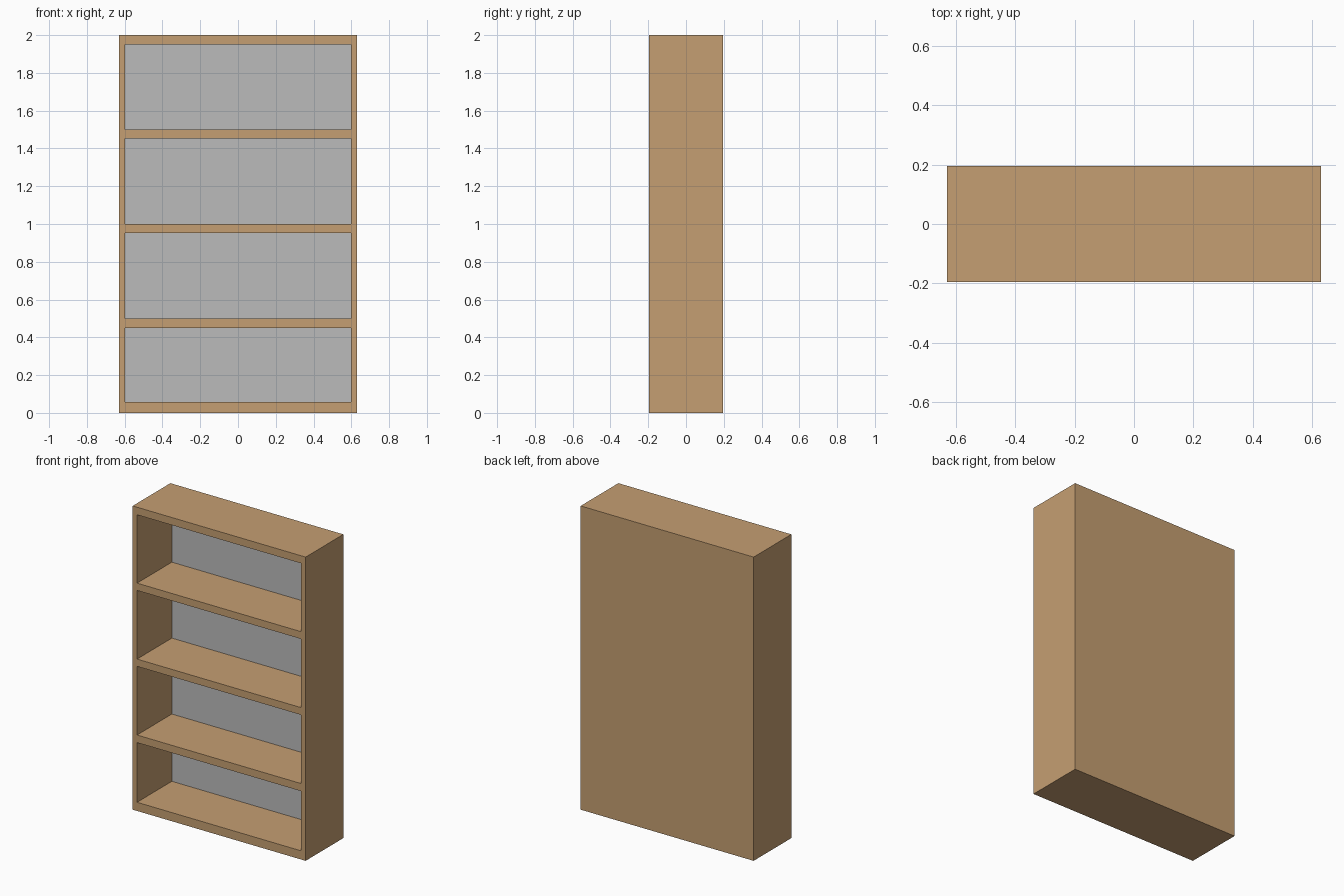
import bpy

if "Cube" in bpy.data.objects:
    bpy.data.objects.remove(bpy.data.objects["Cube"])

W, D, H = 0.63, 0.196, 2.0   # half width, half depth, height
IN = 0.598                   # half width of the openings
BACK = 0.166                 # inner face of the back


def material(name, rgb):
    m = bpy.data.materials.new(name)
    m.diffuse_color = (*rgb, 1)
    m.use_nodes = True
    m.node_tree.nodes["Principled BSDF"].inputs["Base Color"].default_value = m.diffuse_color
    return m


wood = material("light wood", (0.56, 0.345, 0.168))
grey = material("grey backing", (0.5, 0.5, 0.5))


def box(name, lo, hi, mat):
    bpy.ops.mesh.primitive_cube_add(size=1, location=[(a + b) / 2 for a, b in zip(lo, hi)])
    ob = bpy.context.object
    ob.name = name
    ob.scale = [b - a for a, b in zip(lo, hi)]
    bpy.ops.object.transform_apply(location=False, rotation=False, scale=True)
    ob.data.materials.append(mat)
    return ob


# Case sides
box("left_side", (-W, -D, 0), (-IN, D, H), wood)
box("right_side", (IN, -D, 0), (W, D, H), wood)

# Top, bottom and shelves between the sides
boards = {"bottom_board": (0, 0.057), "lower_shelf": (0.45, 0.5),
          "middle_shelf": (0.952, 1.0), "upper_shelf": (1.452, 1.5),
          "top_board": (1.95, H)}
for name, (z0, z1) in boards.items():
    back = D if name in ("bottom_board", "top_board") else BACK
    box(name, (-IN, -D, z0), (IN, back, z1), wood)

# Back panel: wood outside, grey on the face towards the shelves
panel = box("back_panel", (-IN, BACK, 0.057), (IN, D, 1.95), wood)
panel.data.materials.append(grey)
for f in panel.data.polygons:
    if f.normal.y < -0.5:
        f.material_index = 1
